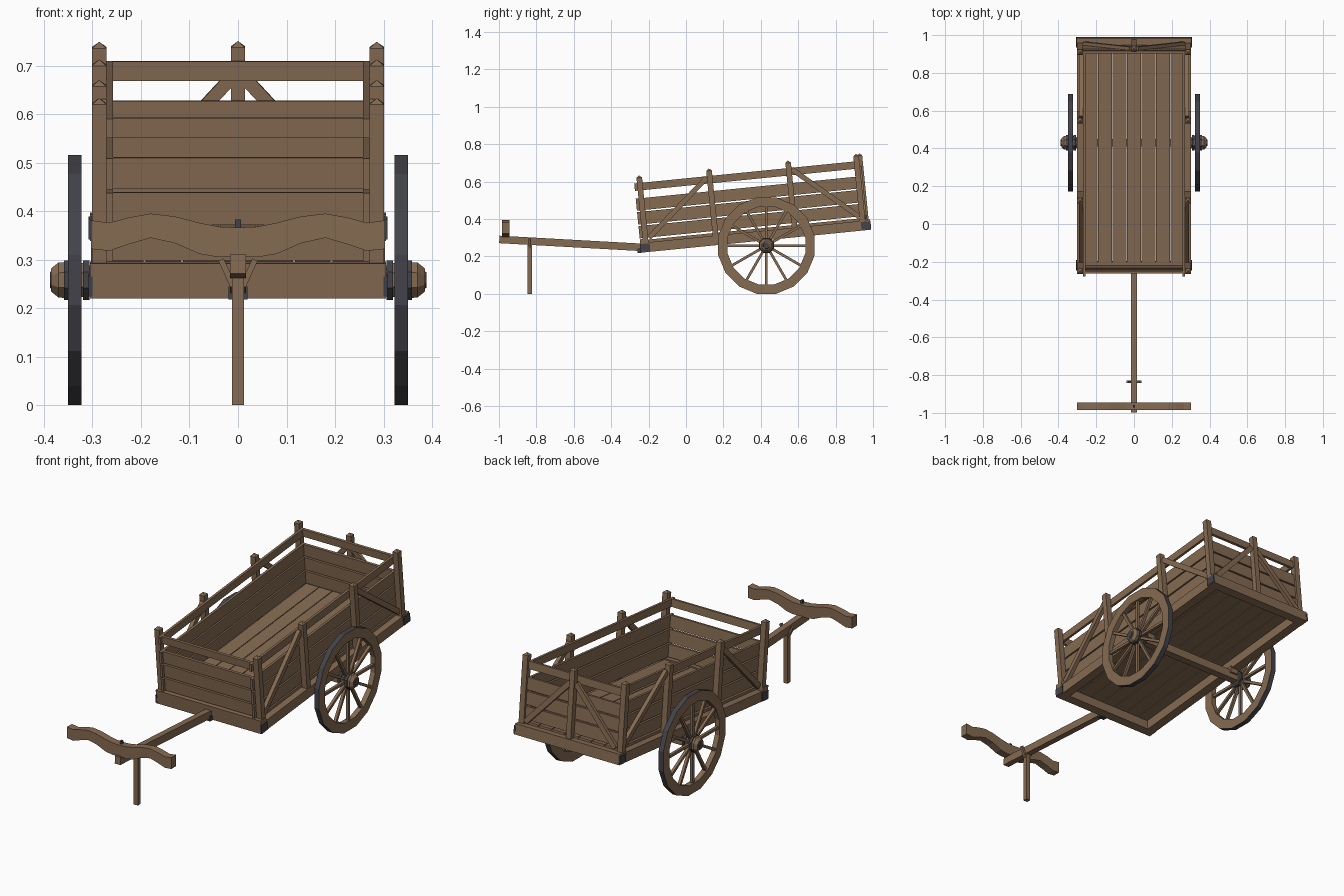
import bpy, bmesh, math
from mathutils import Matrix, Vector

if "Cube" in bpy.data.objects:
    bpy.data.objects.remove(bpy.data.objects["Cube"])


def material(name, rgb):
    m = bpy.data.materials.new(name)
    m.use_nodes = True
    m.diffuse_color = (*rgb, 1)
    m.node_tree.nodes["Principled BSDF"].inputs["Base Color"].default_value = (*rgb, 1)
    return m


WOOD = material("brown wood", (0.235, 0.147, 0.085))
IRON = material("dark iron", (0.055, 0.055, 0.068))

# The bed is built level, then tipped up towards the back
BED = Matrix.Translation((0, -0.24, 0.22)) @ Matrix.Rotation(math.atan(0.1), 4, 'X')
LEVEL = Matrix.Identity(4)
LENGTH = 1.235


def finish(name, bm, mats, frame=LEVEL):
    bmesh.ops.recalc_face_normals(bm, faces=bm.faces)
    bm.transform(frame)
    me = bpy.data.meshes.new(name)
    bm.to_mesh(me)
    bm.free()
    for m in mats:
        me.materials.append(m)
    ob = bpy.data.objects.new(name, me)
    bpy.context.collection.objects.link(ob)
    return ob


def box(name, lo, hi, frame=BED, mat=WOOD, tip=0):
    """Box between two corners, with an optional pointed top."""
    lo, hi = Vector(lo), Vector(hi)
    bm = bmesh.new()
    bmesh.ops.create_cube(bm, size=1, matrix=Matrix.Translation((lo + hi) / 2)
                          @ Matrix.Diagonal((*(hi - lo), 1)))
    if tip:
        top = max(bm.faces, key=lambda f: f.calc_center_median().z)
        for v in bmesh.ops.poke(bm, faces=[top])["verts"]:
            v.co.z += tip
    return finish(name, bm, [mat], frame)


def beam(name, a, b, across, depth, side=(1, 0, 0), frame=BED):
    """Square bar from a to b; across is its size along the side direction."""
    a, b = Vector(a), Vector(b)
    z = (b - a).normalized()
    x = Vector(side)
    x = (x - z * x.dot(z)).normalized()
    rot = Matrix((x, z.cross(x), z)).transposed().to_4x4()
    bm = bmesh.new()
    bmesh.ops.create_cube(bm, size=1, matrix=Matrix.Translation((a + b) / 2) @ rot
                          @ Matrix.Diagonal((across, depth, (b - a).length, 1)))
    return finish(name, bm, [WOOD], frame)


def lathe(name, profile, sides, frame, mats, iron=lambda f: False, closed=False):
    """Turn (x, radius) points around the x axis."""
    bm = bmesh.new()
    rings = []
    for k in range(sides):
        t = 2 * math.pi * (k + 0.5) / sides
        rings.append([bm.verts.new((x, r * math.sin(t), r * math.cos(t))) for x, r in profile])
    n = len(profile)
    for k in range(sides):
        p, q = rings[k], rings[(k + 1) % sides]
        for i in range(n if closed else n - 1):
            j = (i + 1) % n
            bm.faces.new((p[i], p[j], q[j], q[i]))
    if not closed:
        bm.faces.new([r[0] for r in rings])
        bm.faces.new([r[-1] for r in rings])
    bmesh.ops.recalc_face_normals(bm, faces=bm.faces)
    for f in bm.faces:
        f.material_index = int(iron(f))
    return finish(name, bm, mats, frame)


# Frame of the bed
box("front_beam", (-0.305, 0, 0), (0.305, 0.045, 0.072))
box("rear_beam", (-0.305, LENGTH - 0.045, 0), (0.305, LENGTH, 0.055))
for s, side in ((1, "left"), (-1, "right")):
    box(side + "_frame_beam", (s * 0.255, 0.045, 0), (s * 0.303, LENGTH - 0.045, 0.052))

# Floor planks with thin gaps
step = 0.077
for i in range(7):
    x = (i - 3) * step
    box("floor_plank", (x - step / 2 + 0.002, 0.02, 0.05), (x + step / 2 - 0.002, 1.2, 0.066))

# Boards and top rails on all four sides
for low, high in ((0.077, 0.143), (0.151, 0.218), (0.226, 0.29), (0.332, 0.372)):
    for s, side in ((1, "left"), (-1, "right")):
        box(side + "_board", (s * 0.258, 0, low), (s * 0.271, 1.2, high))
    box("front_board", (-0.26, 0.014, low), (0.26, 0.028, high))
    box("rear_board", (-0.265, 1.186, low), (0.265, 1.2, high))

# Posts, braces and iron corner plates
for s, side in ((1, "left"), (-1, "right")):
    for v in (0.03, 0.405, 0.83, 1.195):
        box(side + "_post", (s * 0.271, v - 0.015, 0.04), (s * 0.301, v + 0.015, 0.4), tip=0.012)
    for foot, head in ((0.05, 0.39), (1.18, 0.845)):
        beam(side + "_brace", (s * 0.281, foot, 0.075), (s * 0.281, head, 0.365), 0.02, 0.027)
    beam("rear_brace", (s * 0.26, 1.209, 0.07), (s * 0.015, 1.209, 0.335), 0.018, 0.027, (0, 1, 0))
    for v in (0, LENGTH - 0.048):
        box(side + "_corner_plate", (s * 0.3, v - 0.002, 0.004), (s * 0.308, v + 0.05, 0.046), mat=IRON)
box("rear_middle_post", (-0.014, 1.2, 0.03), (0.014, 1.228, 0.4), tip=0.012)

# Axle and wheels
AXLE = Vector((0, 0.43, 0.258))
box("axle", AXLE - Vector((0.31, 0.02, 0.02)), AXLE + Vector((0.31, 0.02, 0.024)), LEVEL)
for s, side in ((1, "left"), (-1, "right")):
    box(side + "_axle_block", (s * 0.25, 0.4, 0.265), (s * 0.295, 0.46, 0.3), LEVEL)
    at = Matrix.Translation(AXLE) @ Matrix.Diagonal((s, 1, 1, 1))
    lathe(side + "_wheel_rim", [(0.323, 0.212), (0.35, 0.212), (0.35, 0.263), (0.323, 0.263)], 16, at,
          [WOOD, IRON], lambda f: Vector((0, *f.calc_center_median().yz)).length > 0.25, True)
    lathe(side + "_hub", [(0.303, 0.03), (0.312, 0.037), (0.355, 0.04), (0.37, 0.039), (0.385, 0.026)],
          8, at, [WOOD])
    for x in (0.306, 0.346):
        lathe(side + "_hub_band", [(x, 0.044), (x + 0.013, 0.044)], 8, at, [IRON])
    lathe(side + "_hub_cap", [(0.38, 0.02), (0.388, 0.018)], 8, at, [IRON])
    for k in range(12):
        t = math.pi * k / 6
        d = Vector((0, math.sin(t), math.cos(t)))
        beam(side + "_spoke", Vector((0.337, 0, 0)) + d * 0.03, Vector((0.337, 0, 0)) + d * 0.216,
             0.015, 0.014, frame=at)

# Draw pole with its prop leg
beam("draw_pole", (0, -0.225, 0.248), (0, -0.998, 0.291), 0.032, 0.04, frame=LEVEL)
box("pole_bracket", (-0.02, -0.26, 0.218), (0.02, -0.238, 0.245), LEVEL, IRON)
box("prop_leg", (-0.012, -0.848, 0), (0.012, -0.824, 0.285), LEVEL)
for s in (1, -1):
    beam("prop_strut", (s * 0.01, -0.836, 0.245), (s * 0.035, -0.836, 0.3), 0.014, 0.012,
         (0, 1, 0), LEVEL)

# Wavy yoke bar, mirrored from half an outline of (x, bottom, top)
half = [(0, 0.308, 0.366), (0.04, 0.305, 0.368), (0.08, 0.312, 0.376), (0.13, 0.334, 0.389),
        (0.18, 0.345, 0.395), (0.225, 0.332, 0.387), (0.265, 0.318, 0.376), (0.303, 0.322, 0.381)]
outline = [(-x, lo, hi) for x, lo, hi in reversed(half[1:])] + half
bm = bmesh.new()
loops = [[bm.verts.new((x, y, z)) for y, z in ((-0.985, lo), (-0.945, lo), (-0.945, hi), (-0.985, hi))]
         for x, lo, hi in outline]
for a, b in zip(loops, loops[1:]):
    for i in range(4):
        j = (i + 1) % 4
        bm.faces.new((a[i], a[j], b[j], b[i]))
bm.faces.new(loops[0])
bm.faces.new(loops[-1])
finish("yoke", bm, [WOOD])
box("yoke_pin", (-0.006, -0.971, 0.28), (0.006, -0.959, 0.383), LEVEL, IRON)
